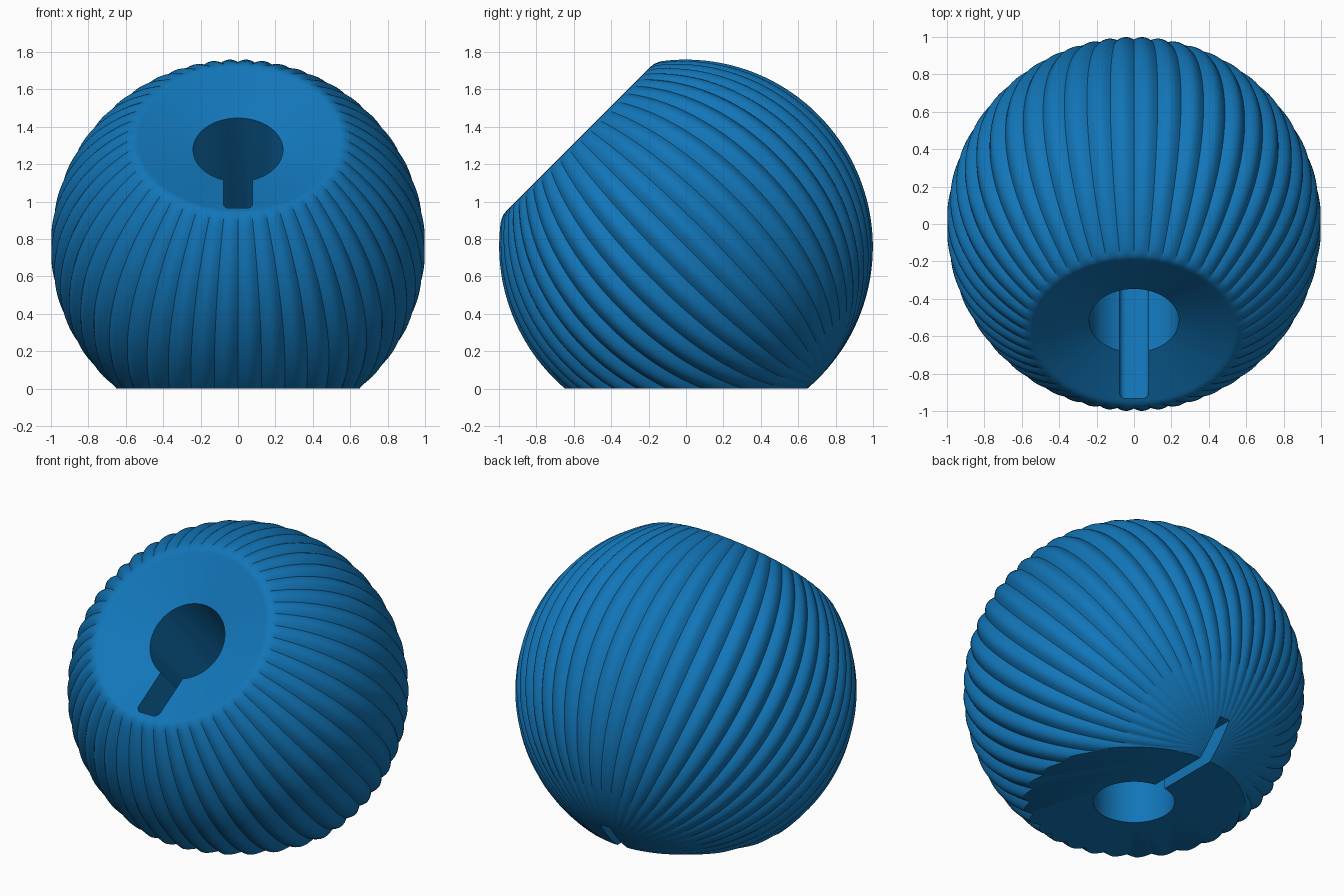
import bpy, bmesh, math
from mathutils import Matrix

if "Cube" in bpy.data.objects:
    bpy.data.objects.remove(bpy.data.objects["Cube"])

CZ = 0.76            # height of the sphere centre
RIBS, SUB = 48, 8    # ribs and segments per rib
TILT = Matrix.Translation((0, 0, CZ)) @ Matrix.Rotation(math.radians(45), 4, 'X')


def make(name, bm, matrix=None):
    if matrix is not None:
        bm.transform(matrix)
    bmesh.ops.recalc_face_normals(bm, faces=bm.faces)
    me = bpy.data.meshes.new(name)
    bm.to_mesh(me)
    bm.free()
    ob = bpy.data.objects.new(name, me)
    bpy.context.collection.objects.link(ob)
    return ob


def box(name, lo, hi, matrix=None, bevel=0):
    bm = bmesh.new()
    bmesh.ops.create_cube(bm, size=1)
    for v in bm.verts:
        v.co = [l + (c + 0.5) * (h - l) for l, h, c in zip(lo, hi, v.co)]
    if bevel:
        # round the upright corners at the outer end of the slot
        edges = [e for e in bm.edges if all(abs(v.co.y - lo[1]) < 1e-5 for v in e.verts)
                 and abs(e.verts[0].co.z - e.verts[1].co.z) > 0.1]
        bmesh.ops.bevel(bm, geom=edges, offset=bevel, segments=5, profile=0.5, affect='EDGES')
    return make(name, bm, matrix)


def tube(name, r, z0, z1, matrix=None):
    bm = bmesh.new()
    bmesh.ops.create_cone(bm, cap_ends=True, segments=96, radius1=r, radius2=r, depth=z1 - z0)
    bmesh.ops.translate(bm, verts=bm.verts, vec=(0, 0, (z0 + z1) / 2))
    return make(name, bm, matrix)


# profile along the tilted axis: (radius, height, rib strength)
profile = [(0.2, 0.72, 0), (0.38, 0.767, 0), (0.53, 0.808, 0), (0.55, 0.813, 0.15),
           (0.57, 0.811, 0.4), (0.59, 0.803, 0.7)]
a0, n = math.asin(0.61), 64
for i in range(n):
    a = a0 + (math.pi - a0) * i / n
    profile.append((math.sin(a), math.cos(a), 1))

# ribbed ball
bm = bmesh.new()
count = RIBS * SUB
rings = []
for r, h, k in profile:
    ring = []
    for j in range(count):
        t = 2 * math.pi * j / count
        rr = r * (1 - 0.028 * k * (1 - abs(math.sin(t * RIBS / 2))))
        ring.append(bm.verts.new((rr * math.sin(t), rr * math.cos(t), h)))
    rings.append(ring)
for p, q in zip(rings, rings[1:]):
    for j in range(count):
        m = (j + 1) % count
        bm.faces.new((p[j], p[m], q[m], q[j]))
for ring, h in ((rings[0], 0.72), (rings[-1], -1)):
    c = bm.verts.new((0, 0, h))
    for j in range(count):
        bm.faces.new((ring[j], ring[(j + 1) % count], c))
ball = make("ribbed_ball", bm, TILT)

# cutters: flat base, two bores meeting in the middle, front slot, rear cord groove
bm = bmesh.new()
bmesh.ops.create_uvsphere(bm, u_segments=48, v_segments=24, radius=0.2405)
elbow = make("elbow_cutter", bm, Matrix.Translation((0, 0, CZ)) @ Matrix.Rotation(0.03, 4, 'X'))
cutters = [
    box("base_cutter", (-2, -2, -2), (2, 2, 0)),
    tube("front_bore_cutter", 0.24, 0.0, 1.2, TILT),
    tube("base_bore_cutter", 0.239, -0.2, CZ - 0.01),
    elbow,
    box("front_slot_cutter", (-0.078, -0.515, -0.05), (0.078, 0.01, 1.2), TILT, 0.035),
    box("cord_groove_cutter", (-0.036, 0.013, -0.2), (0.036, 1.3, 0.2)),
]
bpy.context.view_layer.objects.active = ball
ball.select_set(True)
for c in cutters:
    c.hide_render = True
    mod = ball.modifiers.new(c.name, 'BOOLEAN')
    mod.operation = 'DIFFERENCE'
    mod.solver = 'EXACT'
    mod.object = c
    bpy.ops.object.modifier_apply(modifier=mod.name)
for c in cutters:
    bpy.data.objects.remove(c, do_unlink=True)

bpy.ops.object.shade_smooth_by_angle(angle=math.radians(35))

# blue finish
mat = bpy.data.materials.new("blue")
mat.diffuse_color = (0.006, 0.18, 0.48, 1)
mat.use_nodes = True
mat.node_tree.nodes["Principled BSDF"].inputs["Base Color"].default_value = mat.diffuse_color
ball.data.materials.clear()
ball.data.materials.append(mat)
